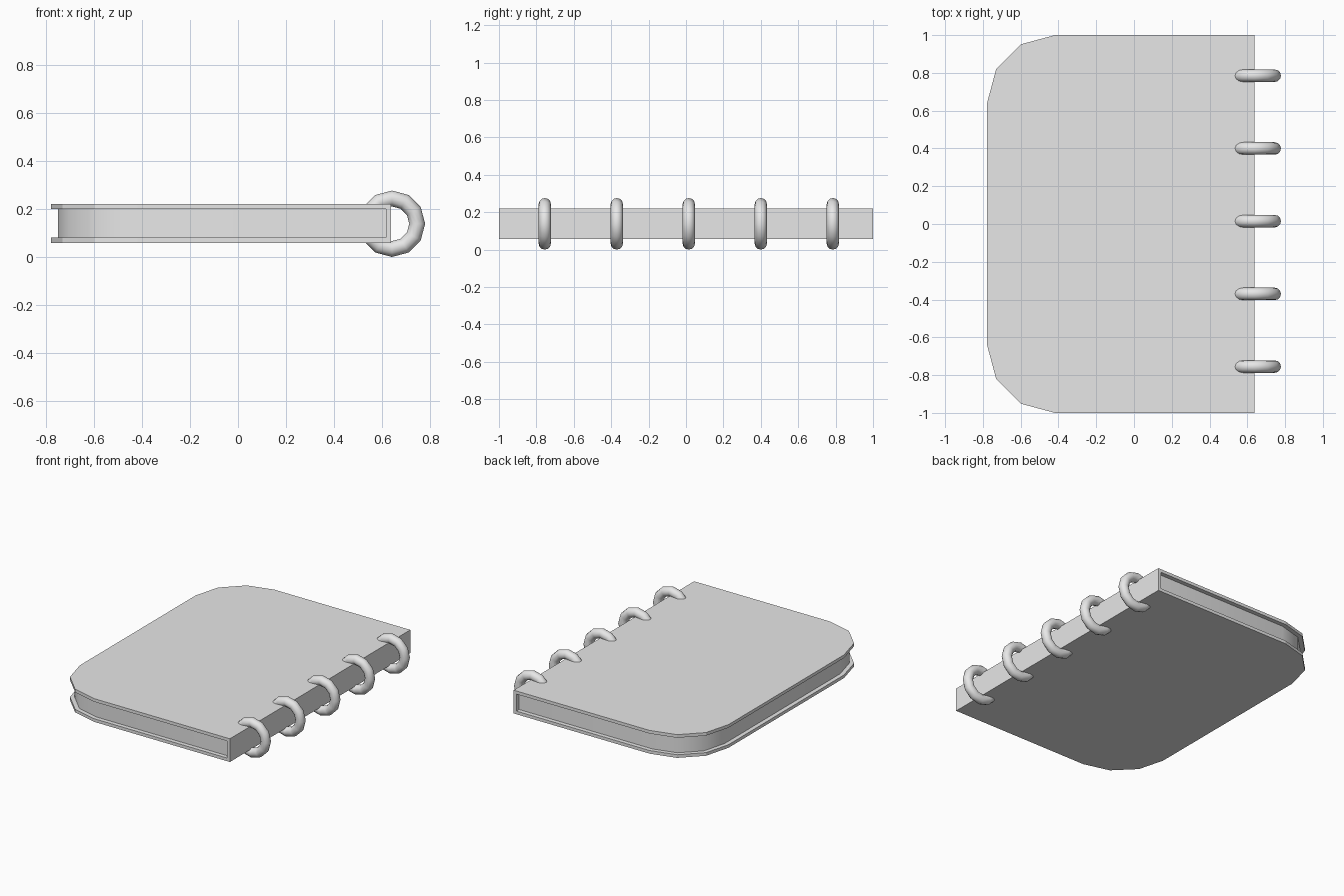
import bpy, bmesh
from math import sin, cos, pi, radians

cube = bpy.data.objects.get("Cube")
if cube:
    bpy.data.objects.remove(cube, do_unlink=True)

grey = bpy.data.materials.new("plain grey")
grey.use_nodes = True
colour = (0.8, 0.8, 0.8, 1)
grey.diffuse_color = colour
grey.node_tree.nodes["Principled BSDF"].inputs["Base Color"].default_value = colour

SPINE_X, SPINE_INNER = 0.637, 0.616
BOTTOM, TOP, BOARD = 0.058, 0.221, 0.022
CORNER = 0.36


def rounded_outline(left, right, half, radius, steps=3):
    """Rectangle with both corners on the -x side rounded, counter-clockwise."""
    pts = [(right, -half), (right, half)]
    for sign in (1, -1):
        for i in range(steps + 1):
            a = pi / 2 * (i if sign > 0 else steps - i) / steps
            pts.append((left + radius - radius * sin(a),
                        sign * (half - radius + radius * cos(a))))
    return pts


def slab(name, outline, low, high):
    """Extrude a flat outline into a solid slab."""
    bm = bmesh.new()
    base = bm.faces.new([bm.verts.new((x, y, low)) for x, y in outline])
    new = bmesh.ops.extrude_face_region(bm, geom=[base], use_keep_orig=True)["geom"]
    verts = [v for v in new if isinstance(v, bmesh.types.BMVert)]
    bmesh.ops.translate(bm, verts=verts, vec=(0, 0, high - low))
    bmesh.ops.recalc_face_normals(bm, faces=bm.faces)
    mesh = bpy.data.meshes.new(name)
    bm.to_mesh(mesh)
    bm.free()
    mesh.materials.append(grey)
    obj = bpy.data.objects.new(name, mesh)
    bpy.context.collection.objects.link(obj)
    return obj


def smooth(obj, degrees):
    bpy.ops.object.select_all(action='DESELECT')
    obj.select_set(True)
    bpy.context.view_layer.objects.active = obj
    bpy.ops.object.shade_smooth_by_angle(angle=radians(degrees))


# Cover boards
board = rounded_outline(-0.778, SPINE_X, 1.0, CORNER)
slab("back_cover", board, BOTTOM, BOTTOM + BOARD)
slab("front_cover", board, TOP - BOARD, TOP)

# Spine joining the two boards
spine = [(SPINE_INNER, -1), (SPINE_X, -1), (SPINE_X, 1), (SPINE_INNER, 1)]
slab("spine", spine, BOTTOM + BOARD, TOP - BOARD)

# Page block, set back from the board edges
pages = slab("pages", rounded_outline(-0.748, SPINE_INNER, 0.97, CORNER - 0.03),
             BOTTOM + BOARD, TOP - BOARD)
smooth(pages, 40)

# Binding rings through the spine
for i in range(5):
    bpy.ops.mesh.primitive_torus_add(
        major_segments=12, minor_segments=12, major_radius=0.105, minor_radius=0.033,
        location=(0.64, 0.785 - 0.385 * i, 0.138), rotation=(pi / 2, 0, 0))
    ring = bpy.context.object
    ring.name = f"binding_ring_{i + 1}"
    ring.data.materials.append(grey)
    smooth(ring, 60)
